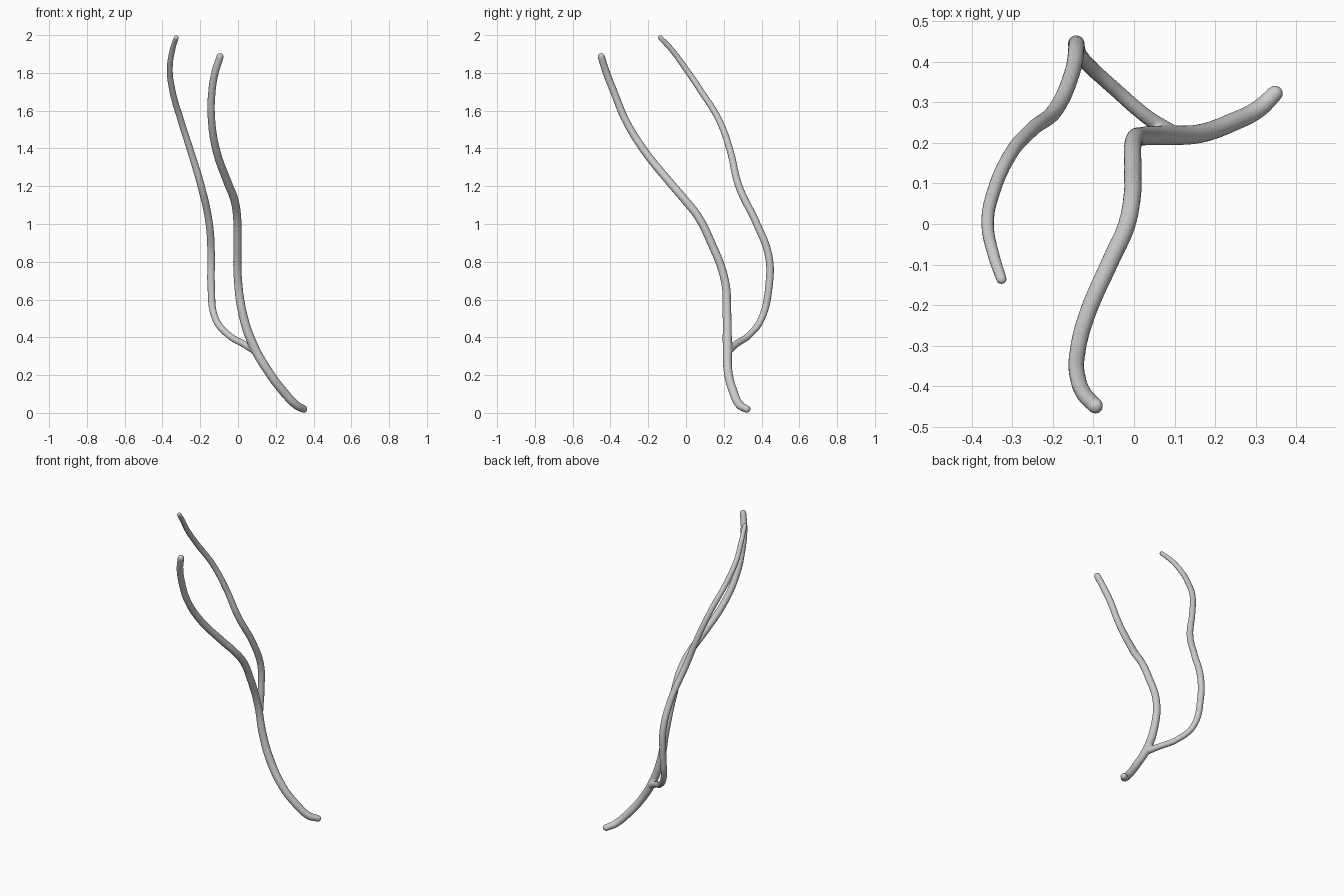
import bpy, bmesh
from mathutils import Matrix

if "Cube" in bpy.data.objects:
    bpy.data.objects.remove(bpy.data.objects["Cube"])

# centre-line points: x, y, z, radius
STEM = [(.348, .322, .02, .02), (.31, .286, .04, .0225), (.24, .25, .113, .0235), (.167, .224, .21, .0235),
        (.08, .219, .36, .025), (.026, .217, .52, .0235), (.0, .206, .7, .022),
        (-.003, .127, .915, .022), (-.005, .063, 1.04, .022), (-.02, -.008, 1.13, .022),
        (-.055, -.085, 1.22, .022), (-.115, -.222, 1.39, .021), (-.14, -.32, 1.55, .02),
        (-.139, -.378, 1.69, .02), (-.122, -.421, 1.8, .02), (-.095, -.449, 1.886, .0195)]
BRANCH = [(.09, .225, .33, .022), (.035, .262, .362, .0185), (-.05, .335, .412, .018),
          (-.12, .4, .5, .0185), (-.142, .44, .68, .0205), (-.142, .438, .83, .0205),
          (-.152, .375, 1.0, .02), (-.195, .28, 1.2, .02), (-.252, .233, 1.39, .0185),
          (-.303, .175, 1.55, .0175), (-.348, .075, 1.71, .017), (-.361, .0, 1.82, .016),
          (-.345, -.082, 1.93, .015), (-.327, -.136, 1.986, .0135)]


def tube(name, pts):
    """Smooth tapered tube through the points, with rounded ends."""
    cu = bpy.data.curves.new(name, 'CURVE')
    cu.dimensions = '3D'
    cu.bevel_depth = 1.0
    cu.bevel_resolution = 6
    cu.resolution_u = 10
    cu.use_fill_caps = True
    sp = cu.splines.new('BEZIER')
    sp.bezier_points.add(len(pts) - 1)
    for bp, (x, y, z, r) in zip(sp.bezier_points, pts):
        bp.co = (x, y, z)
        bp.radius = r
        bp.handle_left_type = bp.handle_right_type = 'AUTO'
    tmp = bpy.data.objects.new(name, cu)
    bpy.context.collection.objects.link(tmp)
    bpy.context.view_layer.update()
    mesh = bpy.data.meshes.new_from_object(
        tmp.evaluated_get(bpy.context.evaluated_depsgraph_get()))
    bpy.data.objects.remove(tmp)
    bm = bmesh.new()
    bm.from_mesh(mesh)
    for x, y, z, r in (pts[0], pts[-1]):
        bmesh.ops.create_uvsphere(bm, u_segments=16, v_segments=10, radius=r,
                                  matrix=Matrix.Translation((x, y, z)))
    bm.to_mesh(mesh)
    bm.free()
    ob = bpy.data.objects.new(name, mesh)
    bpy.context.collection.objects.link(ob)
    return ob


# stem and side branch, fused into one forked twig
stem = tube("forked_stem", STEM)
branch = tube("side_branch", BRANCH)
bpy.ops.object.select_all(action='DESELECT')
branch.select_set(True)
stem.select_set(True)
bpy.context.view_layer.objects.active = stem
bpy.ops.object.join()

# blend the fork
rm = stem.modifiers.new("fuse", 'REMESH')
rm.mode = 'VOXEL'
rm.voxel_size = .005
rm.use_smooth_shade = True
sm = stem.modifiers.new("soften", 'SMOOTH')
sm.factor = .5
sm.iterations = 4
